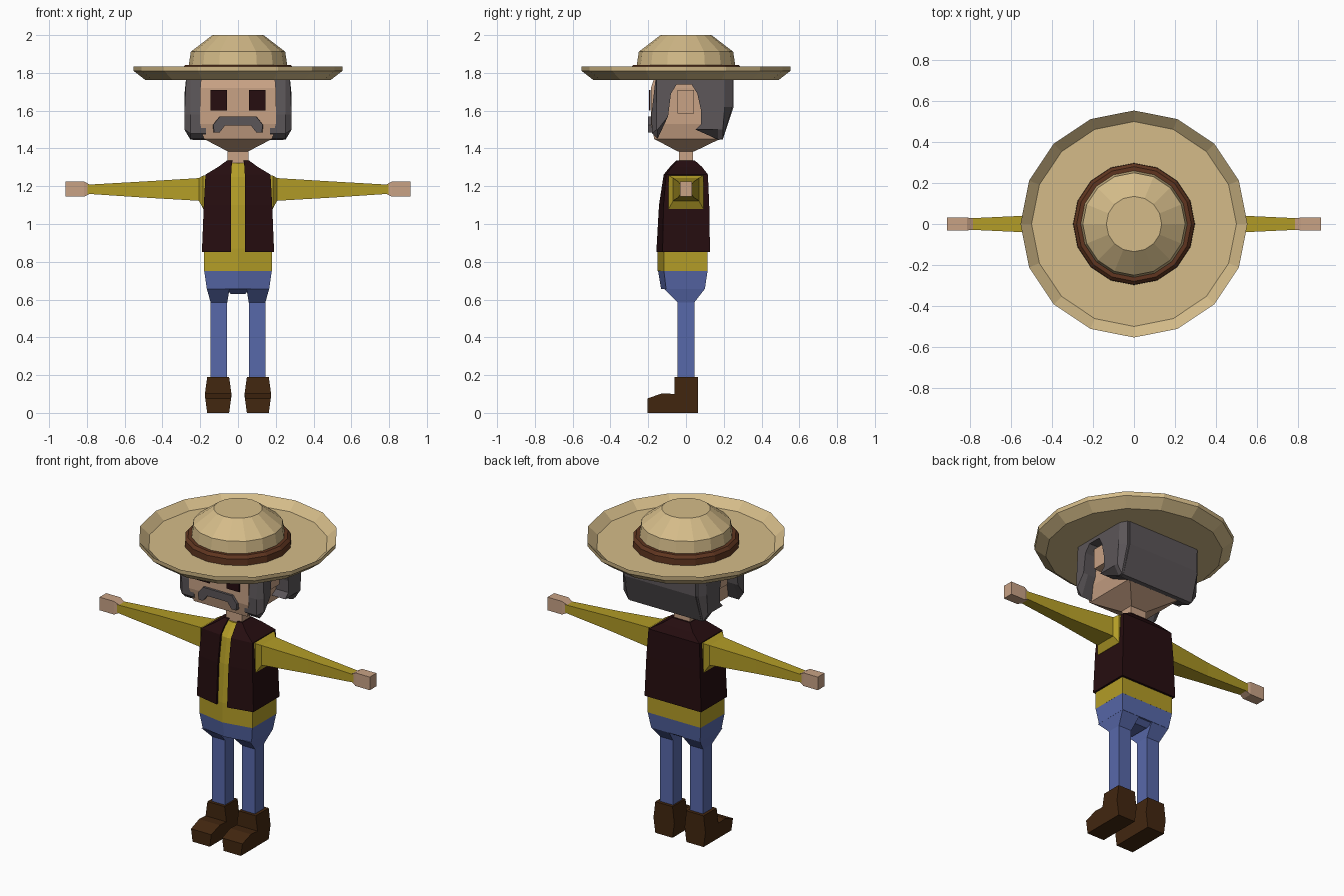
import bpy, bmesh, math
from mathutils import Vector


def material(name, r, g, b):
    m = bpy.data.materials.new(name)
    m.diffuse_color = (r, g, b, 1)
    return m


STRAW = material("straw", 0.66, 0.50, 0.25)
BAND = material("hat leather", 0.115, 0.036, 0.014)
SKIN = material("skin", 0.58, 0.36, 0.235)
HAIR = material("grey hair", 0.105, 0.092, 0.098)
SHIRT = material("mustard shirt", 0.45, 0.335, 0.02)
VEST = material("dark maroon", 0.019, 0.004, 0.005)
JEANS = material("blue denim", 0.097, 0.14, 0.40)
BOOT = material("brown boot", 0.055, 0.02, 0.005)


def loft(name, rings, mat, closed=False):
    """Bridge rings of 3D points; cap both ends unless the rings form a closed tube."""
    bm = bmesh.new()
    vs = [[bm.verts.new(p) for p in ring] for ring in rings]
    n = len(vs[0])
    pairs = list(zip(vs, vs[1:])) + ([(vs[-1], vs[0])] if closed else [])
    for a, b in pairs:
        for i in range(n):
            j = (i + 1) % n
            bm.faces.new((a[i], a[j], b[j], b[i]))
    if not closed:
        bm.faces.new(vs[0])
        bm.faces.new(vs[-1])
    bmesh.ops.recalc_face_normals(bm, faces=bm.faces)
    me = bpy.data.meshes.new(name)
    bm.to_mesh(me)
    bm.free()
    me.materials.append(mat)
    ob = bpy.data.objects.new(name, me)
    bpy.context.collection.objects.link(ob)
    return ob


def circle(r, z, n=16):
    return [(r * math.cos(2 * math.pi * i / n), r * math.sin(2 * math.pi * i / n), z)
            for i in range(n)]


def rect_z(x0, x1, y0, y1, z):
    return [(x0, y0, z), (x1, y0, z), (x1, y1, z), (x0, y1, z)]


def rect_x(x, y, z0, z1):
    return [(x, -y, z0), (x, y, z0), (x, y, z1), (x, -y, z1)]


def flip(rings, s):
    return [[(s * x, y, z) for x, y, z in r] for r in rings]


SIDES = (("left", -1), ("right", 1))

# Hat: dished brim, leather band, tapered crown
loft("hat_brim", [circle(r, z) for r, z in
     ((0.27, 1.762), (0.49, 1.762), (0.552, 1.81), (0.554, 1.835), (0.50, 1.787), (0.24, 1.787))],
     STRAW)
loft("hat_band", [circle(r, z) for r, z in
     ((0.24, 1.78), (0.298, 1.78), (0.296, 1.825), (0.28, 1.842), (0.24, 1.842))],
     BAND, closed=True)
loft("hat_crown", [circle(r, z) for r, z in
     ((0.262, 1.78), (0.26, 1.845), (0.25, 1.912), (0.135, 2.0))], STRAW)

# Head and neck
loft("head", [rect_z(-w, w, f, b, z) for w, f, b, z in
     ((0.055, -0.045, 0.045, 1.385), (0.18, -0.168, 0.18, 1.45), (0.2, -0.186, 0.2, 1.53),
      (0.2, -0.186, 0.2, 1.72), (0.195, -0.165, 0.2, 1.78))], SKIN)
loft("neck", [rect_z(-0.055, 0.055, -0.038, 0.038, z) for z in (1.28, 1.40)], SKIN)

# Moustache: mirrored half outline pushed out of the face
half = [(0.10, 1.568), (0.135, 1.525), (0.13, 1.485), (0.10, 1.485), (0.07, 1.522)]
outline = half + [(-x, z) for x, z in reversed(half)]
loft("moustache", [[(x, -0.17, z) for x, z in outline],
                   [(x * 0.97, -0.2, z) for x, z in outline]], HAIR)

# Hair: side pieces arching over the ears, and the back
side_profile = [(-0.16, 1.78), (-0.183, 1.58), (-0.18, 1.48), (-0.15, 1.452), (-0.095, 1.57),
                (-0.08, 1.69), (-0.05, 1.738), (0.03, 1.738), (0.06, 1.69), (0.08, 1.6),
                (0.08, 1.53), (0.05, 1.50), (0.17, 1.447), (0.195, 1.45), (0.245, 1.62),
                (0.245, 1.78)]
outer = [(min(max(y, -0.155), 0.205), max(z, 1.50)) for y, z in side_profile]
back_profile = [(0.1, 1.78), (0.1, 1.48), (0.17, 1.445), (0.195, 1.448), (0.252, 1.62),
                (0.25, 1.78)]
for side, s in SIDES:
    rings = [[(0.17, y, z) for y, z in side_profile],
             [(0.252, y, z) for y, z in side_profile],
             [(0.284 - 0.1 * max(0, z - 1.68), y, z) for y, z in outer]]
    loft(side + "_hair", flip(rings, s), HAIR)
    loft(side + "_ear", flip([rect_z(0.18, 0.25, -0.045, 0.042, z) for z in (1.585, 1.71)], s), SKIN)
    # Eye plates
    loft(side + "_eye", flip([rect_z(0.058, 0.145, -0.196, -0.187, z) for z in (1.6, 1.71)], s), VEST)
loft("back_hair", [[(x, y, z) for y, z in back_profile] for x in (-0.24, 0, 0.24)], HAIR)


# Shirt body: flat back, front with a centre ridge
def torso(w, corner, ridge, back, z):
    return [(-w, corner, z), (0, ridge, z), (w, corner, z), (w, back, z), (-w, back, z)]


loft("shirt", [torso(*r) for r in
     ((0.179, -0.117, -0.15, 0.114, 0.75), (0.179, -0.117, -0.15, 0.114, 0.87),
      (0.165, -0.105, -0.132, 0.108, 1.1), (0.152, -0.085, -0.107, 0.10, 1.25),
      (0.045, -0.04, -0.05, 0.04, 1.322))], SHIRT)


# Vest: U-shaped section, open at the front
def vest_ring(w, corner, ridge, back, gap, z, t=0.014):
    half_u = [(w, back), (w, corner), (gap, ridge), (gap, ridge + t), (w - t, corner + t),
              (w - t, back - t)]
    return ([(x, y, z) for x, y in half_u] +
            [(-x, y, z) for x, y in reversed(half_u)])


loft("vest", [vest_ring(*r) for r in
     ((0.191, -0.124, -0.157, 0.127, 0.036, 0.853), (0.181, -0.119, -0.143, 0.123, 0.036, 1.1),
      (0.172, -0.105, -0.118, 0.116, 0.036, 1.262), (0.105, -0.075, -0.085, 0.085, 0.034, 1.302),
      (0.06, -0.045, -0.052, 0.048, 0.03, 1.335))], VEST)

# Hips
loft("hips", [torso(*r) for r in
     ((0.165, -0.105, -0.132, 0.10, 0.655), (0.179, -0.117, -0.148, 0.114, 0.752))], JEANS)
loft("crotch", [rect_z(-0.04, 0.04, -0.06, 0.06, 0.63),
                rect_z(-0.06, 0.06, -0.115, 0.095, 0.66)], JEANS)

boot_profile = [(-0.205, 0), (-0.205, 0.076), (-0.125, 0.104), (-0.062, 0.1), (-0.062, 0.19),
                (0.063, 0.19), (0.063, 0.09), (0.063, 0)]
for side, s in SIDES:
    # Sleeve, widest at the armhole
    loft(side + "_sleeve", flip([rect_x(*r) for r in
         ((0.12, 0.092, 1.08, 1.257), (0.184, 0.092, 1.08, 1.257), (0.207, 0.068, 1.123, 1.243),
          (0.5, 0.042, 1.14, 1.225), (0.8, 0.028, 1.16, 1.208))], s), SHIRT)
    loft(side + "_hand", flip([rect_x(*r) for r in
         ((0.78, 0.024, 1.162, 1.206), (0.815, 0.032, 1.145, 1.225), (0.912, 0.032, 1.145, 1.225))], s), SKIN)
    # Leg, flaring up into the hips
    loft(side + "_leg", flip([rect_z(*r) for r in
         ((0.057, 0.145, -0.044, 0.044, 0.15), (0.057, 0.145, -0.044, 0.044, 0.585),
          (0.045, 0.165, -0.115, 0.1, 0.657))], s), JEANS)
    # Boot, bulging at the instep height
    bulge = [0.058 + 0.013 * max(0, 1 - abs(z - 0.095) / 0.095) for y, z in boot_profile]
    rings = [[(0.105 + k * b, y, z) for b, (y, z) in zip(bulge, boot_profile)] for k in (-1, 1)]
    loft(side + "_boot", flip(rings, s), BOOT)
